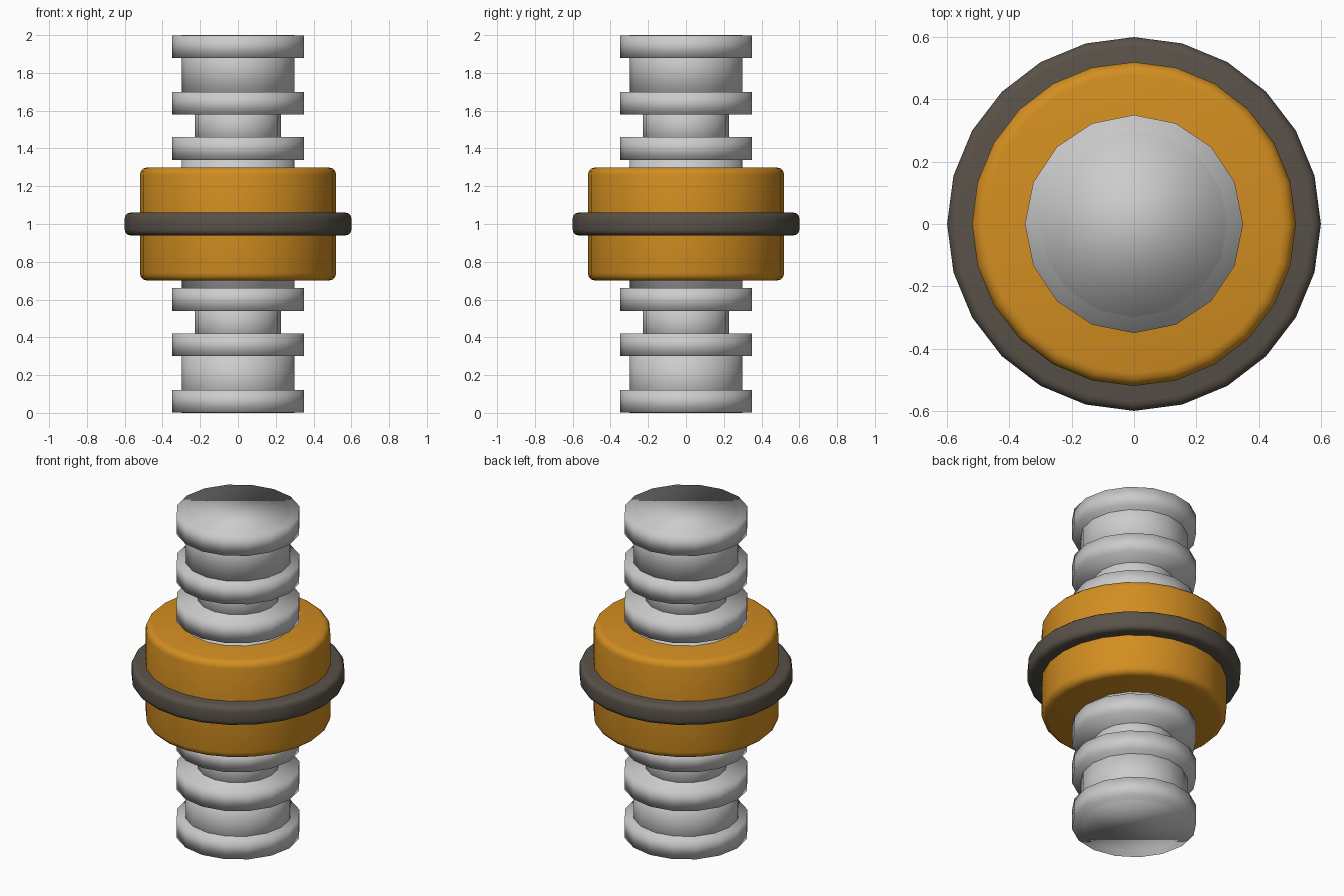
import bpy
import math

if "Cube" in bpy.data.objects:
    bpy.data.objects.remove(bpy.data.objects["Cube"])


def material(name, color):
    mat = bpy.data.materials.new(name)
    mat.diffuse_color = color
    mat.use_nodes = True
    mat.node_tree.nodes["Principled BSDF"].inputs["Base Color"].default_value = mat.diffuse_color
    return mat


def drum(name, radius, z0, z1, sides=16, mat=None, bevel=0.0):
    """Smooth-shaded upright cylinder between two heights."""
    bpy.ops.mesh.primitive_cylinder_add(vertices=sides, radius=radius, depth=z1 - z0,
                                        location=(0, 0, (z0 + z1) / 2))
    obj = bpy.context.object
    obj.name = name
    if mat:
        obj.data.materials.append(mat)
    if bevel:
        mod = obj.modifiers.new("soft_rim", 'BEVEL')
        mod.width = bevel
        mod.segments = 3
        mod.limit_method = 'ANGLE'
        mod.angle_limit = math.radians(40)
    bpy.ops.object.shade_smooth()
    return obj


orange = material("orange", (0.65, 0.27, 0.015, 1))
dark = material("dark_brown", (0.10, 0.084, 0.067, 1))


def both_ends(name, radius, z0, z1):
    """Same part at the lower end and mirrored at the upper end."""
    drum("lower_" + name, radius, z0, z1)
    drum("upper_" + name, radius, 2 - z1, 2 - z0)


# Pipe sections: wide end, narrow neck, wide part inside the collar
both_ends("pipe_end", 0.30, 0.0, 0.36)
both_ends("pipe_neck", 0.228, 0.34, 0.62)
drum("pipe_middle", 0.30, 0.60, 1.40)

# Raised rings; end rings sit a hair inside the pipe ends
both_ends("end_ring", 0.35, 0.001, 0.12)
both_ends("outer_neck_ring", 0.35, 0.30, 0.42)
both_ends("inner_neck_ring", 0.35, 0.54, 0.66)

# Central collar and its band
drum("collar", 0.52, 0.70, 1.30, 24, orange, 0.04)
drum("collar_band", 0.60, 0.94, 1.06, 24, dark, 0.03)
